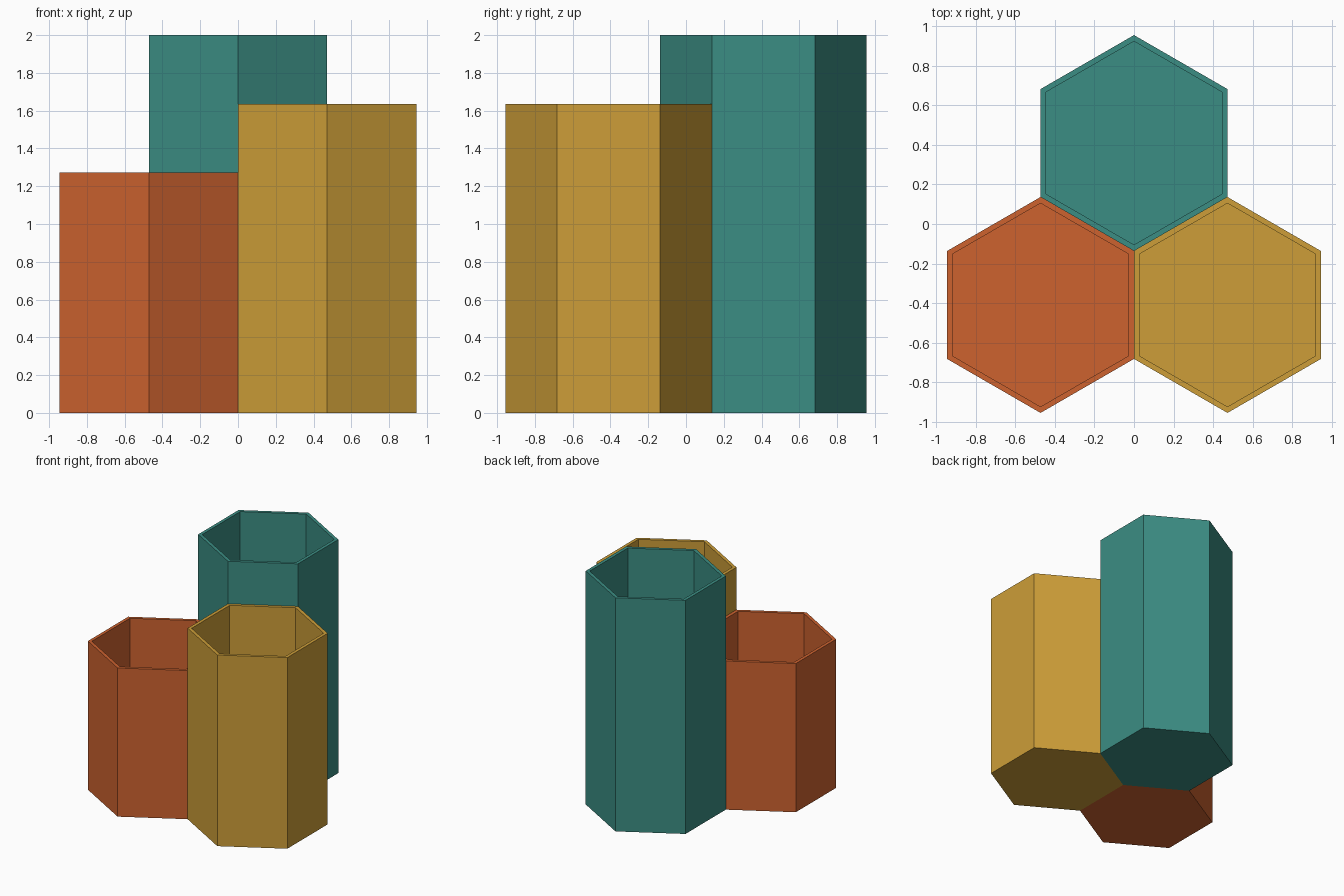
import bpy, bmesh, math

if "Cube" in bpy.data.objects:
    bpy.data.objects.remove(bpy.data.objects["Cube"])

UNIT = 2 / 22
RADIUS = 6 * UNIT                                # outer corner radius
APOTHEM = RADIUS * math.cos(math.pi / 6)
WALL = 0.3 * UNIT
INNER = (APOTHEM - WALL) / math.cos(math.pi / 6)  # inner corner radius
FLOOR = 0.03


def material(name, rgb):
    mat = bpy.data.materials.new(name)
    linear = [((c / 255 + 0.055) / 1.055) ** 2.4 for c in rgb]
    mat.diffuse_color = (*linear, 1)
    mat.use_nodes = True
    mat.node_tree.nodes["Principled BSDF"].inputs["Base Color"].default_value = mat.diffuse_color
    return mat


def hex_cup(name, x, y, height, mat):
    """Open hexagonal tube with a closed floor."""
    bm = bmesh.new()

    def ring(r, z):
        return [bm.verts.new((r * math.sin(i * math.pi / 3),
                              r * math.cos(i * math.pi / 3), z)) for i in range(6)]

    # Outer base, outer rim, inner rim, inner floor
    rings = [ring(RADIUS, 0), ring(RADIUS, height), ring(INNER, height), ring(INNER, FLOOR)]
    for a, b in zip(rings, rings[1:]):
        for i in range(6):
            j = (i + 1) % 6
            bm.faces.new((a[i], a[j], b[j], b[i]))
    bm.faces.new(rings[0])
    bm.faces.new(rings[-1])
    bmesh.ops.recalc_face_normals(bm, faces=bm.faces)

    mesh = bpy.data.meshes.new(name)
    bm.to_mesh(mesh)
    bm.free()
    mesh.materials.append(mat)
    obj = bpy.data.objects.new(name, mesh)
    obj.location = (x, y, 0)
    bpy.context.collection.objects.link(obj)


# Three cups sharing walls, stepped in height
Y = 0.75 * RADIUS
hex_cup("tall_cup", 0, Y, 22 * UNIT, material("teal", (59, 141, 131)))
hex_cup("medium_cup", APOTHEM, -Y, 18 * UNIT, material("mustard", (205, 158, 56)))
hex_cup("short_cup", -APOTHEM, -Y, 14 * UNIT, material("burnt orange", (205, 98, 47)))
